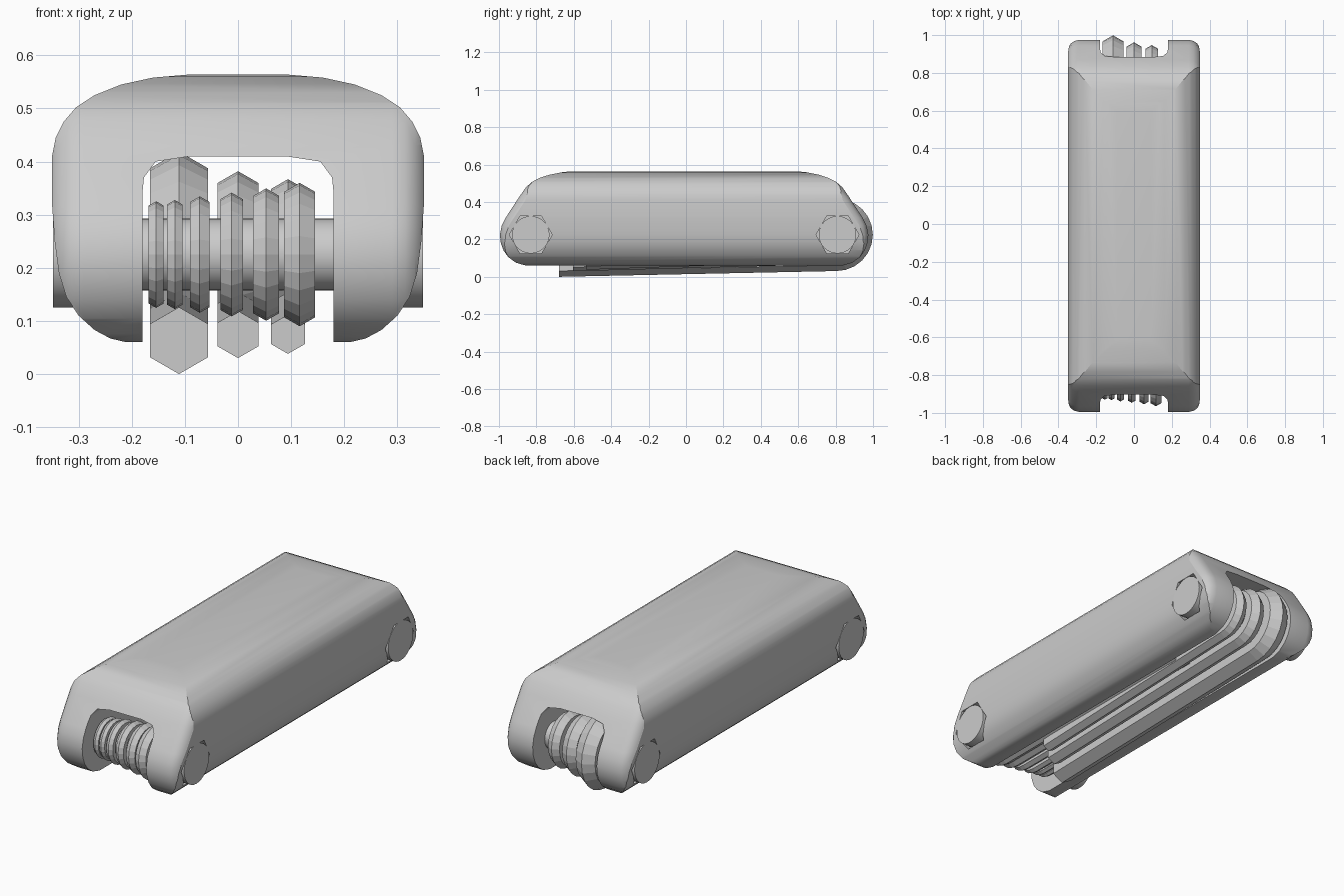
import bpy, bmesh
from math import sin, cos, pi, radians

if "Cube" in bpy.data.objects:
    bpy.data.objects.remove(bpy.data.objects["Cube"])

steel = bpy.data.materials.new("grey_steel")
steel.use_nodes = True
grey = (0.6, 0.6, 0.6, 1)
steel.diffuse_color = grey
steel.node_tree.nodes["Principled BSDF"].inputs["Base Color"].default_value = grey


def loft(bm, rings, cyclic=False):
    """Skin a row of matching rings; cap the ends unless cyclic."""
    rows = [[bm.verts.new(p) for p in ring] for ring in rings]
    pairs = list(zip(rows, rows[1:]))
    if cyclic:
        pairs.append((rows[-1], rows[0]))
    else:
        bm.faces.new(rows[0])
        bm.faces.new(rows[-1])
    n = len(rows[0])
    for a, b in pairs:
        for i in range(n):
            j = (i + 1) % n
            bm.faces.new((a[i], a[j], b[j], b[i]))


def make(name, *lofts, location=(0, 0, 0)):
    bm = bmesh.new()
    for rings, cyclic in lofts:
        loft(bm, rings, cyclic)
    bmesh.ops.recalc_face_normals(bm, faces=bm.faces)
    mesh = bpy.data.meshes.new(name)
    bm.to_mesh(mesh)
    bm.free()
    mesh.materials.append(steel)
    ob = bpy.data.objects.new(name, mesh)
    ob.location = location
    bpy.context.collection.objects.link(ob)
    return ob


def disc(x, radius, sides):
    return [(x, radius * cos(2 * pi * i / sides), radius * sin(2 * pi * i / sides))
            for i in range(sides)]


def activate(ob):
    bpy.ops.object.select_all(action='DESELECT')
    ob.select_set(True)
    bpy.context.view_layer.objects.active = ob


def cut(ob, tool, operation):
    activate(ob)
    mod = ob.modifiers.new("cut", 'BOOLEAN')
    mod.operation, mod.solver, mod.object = operation, 'EXACT', tool
    bpy.context.view_layer.update()
    bpy.ops.object.modifier_apply(modifier=mod.name)
    bpy.data.objects.remove(tool)


def smooth(ob):
    activate(ob)
    bpy.ops.object.shade_smooth_by_angle(angle=radians(25))


MID_Y, AXIS_Z, PIN_R = -0.01, 0.225, 0.068
FRONT_Y, BACK_Y = -0.83, 0.81

# Handle: channel section, from the roof of the slot round to the crown
half = [(0.09, 0.41), (0.155, 0.40), (0.177, 0.37), (0.18, 0.34), (0.18, 0.06),
        (0.21, 0.06), (0.24, 0.067), (0.27, 0.083), (0.30, 0.11), (0.323, 0.145),
        (0.337, 0.19), (0.345, 0.25), (0.35, 0.32), (0.35, 0.41), (0.343, 0.445),
        (0.328, 0.475), (0.305, 0.502), (0.27, 0.525), (0.22, 0.545), (0.16, 0.558),
        (0.09, 0.564)]
section = half + [(-x, z) for x, z in reversed(half)]
handle = make("handle", ([[(x, y, z) for x, z in section] for y in (-1.2, 1.2)], False))

# Handle: rounded ends, narrowing towards the sides
end = [(0.52, 0.575), (0.58, 0.566), (0.65, 0.56), (0.72, 0.546), (0.77, 0.53),
       (0.81, 0.51), (0.845, 0.48), (0.88, 0.43), (0.955, 0.315), (0.975, 0.275),
       (0.985, 0.225), (0.98, 0.18), (0.965, 0.14), (0.94, 0.105), (0.90, 0.076),
       (0.86, 0.064), (0.80, 0.05)]
taper = [(0.29, 0), (0.315, 0.006), (0.333, 0.018), (0.345, 0.035), (0.36, 0.065)]
stations = [(-x, d) for x, d in reversed(taper)] + taper
rings = [[(x, y - d + MID_Y, z) for y, z in end]
         + [(x, d - y + MID_Y, z) for y, z in reversed(end)] for x, d in stations]
cut(handle, make("end_shape", (rings, False)), 'INTERSECT')

# Pins with round heads sitting in hexagonal pockets
for label, y in (("front", FRONT_Y), ("back", BACK_Y)):
    place = (0, y, AXIS_Z)
    for side in (-1, 1):
        pocket = make("pocket", ([disc(side * x, 0.115, 6) for x in (0.25, 0.4)], False),
                      location=place)
        cut(handle, pocket, 'DIFFERENCE')
    steps = [(-0.348, 0.1), (-0.245, 0.1), (-0.245, PIN_R),
             (0.245, PIN_R), (0.245, 0.1), (0.348, 0.1)]
    smooth(make(label + "_pin", ([disc(x, r, 32) for x, r in steps], False), location=place))
smooth(handle)


def hex_key(name, x, width, pivot_y, direction, length, drop):
    """Hexagonal bar: an eye round the pin and a straight shaft."""
    h = width / 3 ** 0.5
    centre = PIN_R + h
    hexagon = [(h * cos(pi / 2 + k * pi / 3), centre + h * sin(pi / 2 + k * pi / 3))
               for k in range(6)]
    turns = 24
    eye = [[(dx, r * cos(2 * pi * t / turns), r * sin(2 * pi * t / turns))
            for dx, r in hexagon] for t in range(turns)]
    shaft = [[(dx, direction * length * s, -r - drop * s) for dx, r in hexagon]
             for s in (0, 1)]
    make(name, (eye, True), (shaft, False), location=(x, pivot_y, AXIS_Z))


# Small keys folded from the front
for i, (x, width) in enumerate([(-0.154, 0.028), (-0.119, 0.03), (-0.072, 0.036),
                                (-0.012, 0.042), (0.053, 0.049), (0.116, 0.058)]):
    hex_key(f"small_key_{i + 1}", x, width, FRONT_Y, 1, 1.3, 0)

# Large keys folded from the back
for i, (x, width, length, drop) in enumerate([(-0.111, 0.109, 1.485, 0.031),
                                              (0, 0.077, 1.41, 0.038),
                                              (0.094, 0.064, 1.34, 0.045)]):
    hex_key(f"large_key_{i + 1}", x, width, BACK_Y - 0.005, -1, length, drop)
